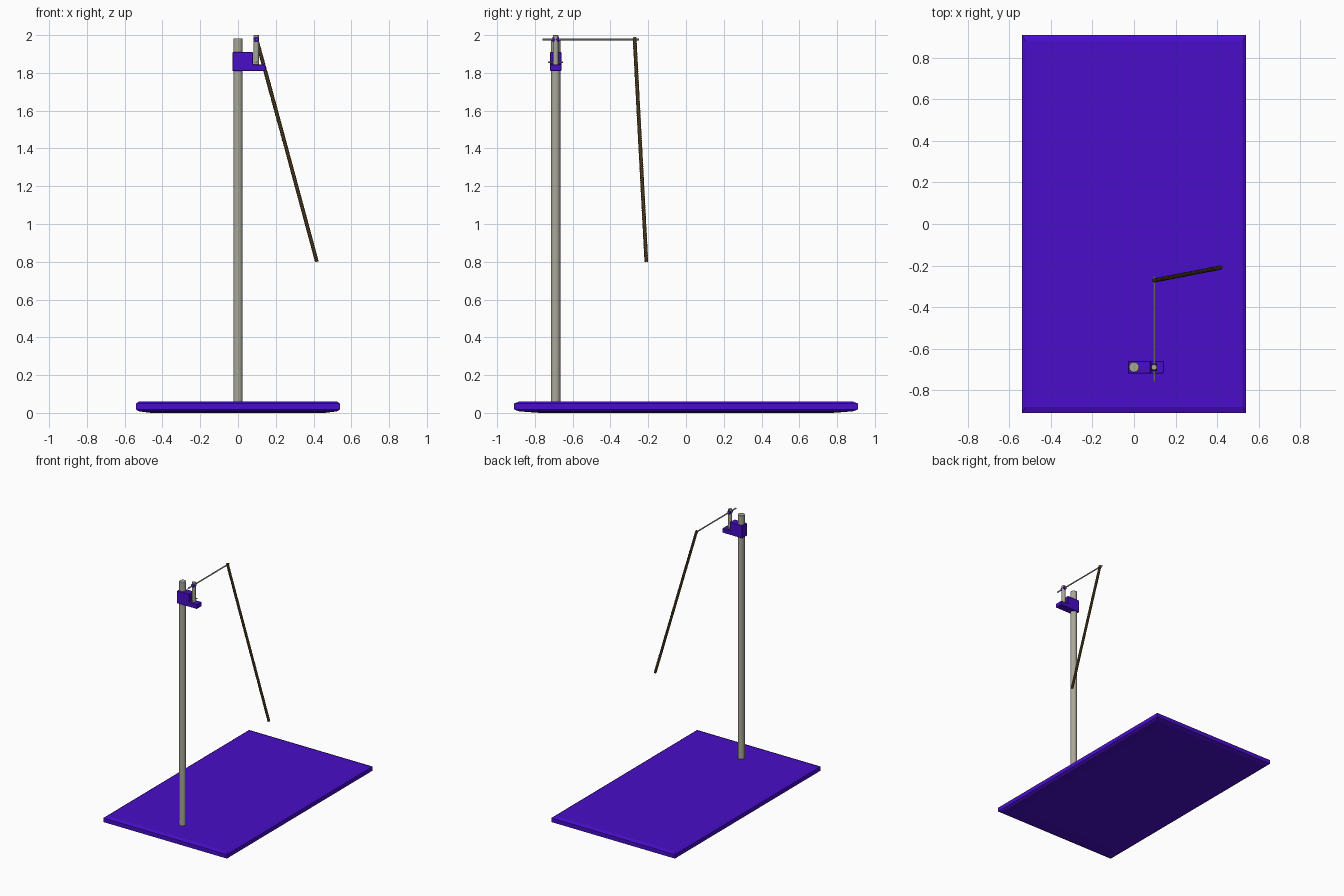
import bpy, bmesh, math
from mathutils import Vector

if "Cube" in bpy.data.objects:
    bpy.data.objects.remove(bpy.data.objects["Cube"])


def material(name, rgb):
    m = bpy.data.materials.new(name)
    m.diffuse_color = (*rgb, 1)
    m.use_nodes = True
    m.node_tree.nodes["Principled BSDF"].inputs["Base Color"].default_value = m.diffuse_color
    return m


PURPLE = material("purple_paint", (0.065, 0.004, 0.58))
STEEL = material("steel", (0.40, 0.39, 0.32))
BROWN = material("brown_rope", (0.11, 0.065, 0.022))


def mesh_object(name, bm, mat):
    bmesh.ops.recalc_face_normals(bm, faces=bm.faces)
    me = bpy.data.meshes.new(name)
    bm.to_mesh(me)
    bm.free()
    me.materials.append(mat)
    ob = bpy.data.objects.new(name, me)
    bpy.context.collection.objects.link(ob)
    return ob


def rod(name, a, b, radius, mat, sides=24, bevel=0.0):
    a, b = Vector(a), Vector(b)
    bpy.ops.mesh.primitive_cylinder_add(vertices=sides, radius=radius,
                                        depth=(b - a).length, location=(a + b) / 2)
    ob = bpy.context.object
    ob.name = name
    ob.rotation_euler = (b - a).to_track_quat('Z', 'Y').to_euler()
    ob.data.materials.append(mat)
    if bevel:
        mod = ob.modifiers.new("edge", 'BEVEL')
        mod.width, mod.segments = bevel, 2
    bpy.ops.object.shade_smooth_by_angle()
    return ob


# base plate: stacked rectangles give the chamfered rim and shallow underside
bm = bmesh.new()
rings = []
for z, s in [(0, 0.85), (0.008, 0.97), (0.018, 1), (0.05, 1), (0.06, 0.97)]:
    rings.append([bm.verts.new((x * 0.54 * s, y * 0.91 * s, z))
                  for x, y in [(-1, -1), (1, -1), (1, 1), (-1, 1)]])
for lo, hi in zip(rings, rings[1:]):
    for i in range(4):
        j = (i + 1) % 4
        bm.faces.new((lo[i], lo[j], hi[j], hi[i]))
bm.faces.new(rings[0])
bm.faces.new(rings[-1])
mesh_object("base_plate", bm, PURPLE)

# upright pole
Y = -0.69
rod("upright_pole", (0, Y, 0.04), (0, Y, 1.983), 0.025, STEEL, 32, 0.003)

# clamp bracket: L profile extruded along y
bm = bmesh.new()
profile = [(-0.03, 1.81), (0.145, 1.81), (0.145, 1.845), (0.08, 1.845), (0.08, 1.91), (-0.03, 1.91)]
face = bm.faces.new([bm.verts.new((x, Y - 0.03, z)) for x, z in profile])
ext = bmesh.ops.extrude_face_region(bm, geom=[face])
bmesh.ops.translate(bm, vec=(0, 0.06, 0),
                    verts=[v for v in ext["geom"] if isinstance(v, bmesh.types.BMVert)])
bracket = mesh_object("clamp_bracket", bm, PURPLE)
mod = bracket.modifiers.new("edge", 'BEVEL')
mod.width, mod.segments = 0.003, 1

# short post with cross pin and collar
PX, PZ = 0.097, 1.977
rod("short_post", (PX, Y, 1.82), (PX, Y, 2.0), 0.014, STEEL, 24, 0.002)
rod("post_pin", (PX, Y - 0.04, 1.856), (PX, Y + 0.04, 1.856), 0.004, STEEL, 12)
rod("arm_collar", (PX, Y - 0.018, PZ), (PX, Y + 0.018, PZ), 0.014, PURPLE, 20, 0.002)

# horizontal arm
rod("horizontal_arm", (PX, -0.76, PZ), (PX, -0.25, PZ), 0.005, STEEL, 16)

# hanging rope: twisted strands
top, end = Vector((PX, -0.272, 1.985)), Vector((0.417, -0.21, 0.803))
axis = (end - top).normalized()
u = axis.orthogonal().normalized()
v = axis.cross(u)
N, TURNS, STRANDS = 400, 40, 3
cu = bpy.data.curves.new("hanging_rope", 'CURVE')
cu.dimensions = '3D'
cu.bevel_depth, cu.bevel_resolution, cu.use_fill_caps = 0.0052, 2, True
for k in range(STRANDS):
    sp = cu.splines.new('POLY')
    sp.points.add(N)
    for i in range(N + 1):
        t = i / N
        a = math.tau * (TURNS * t + k / STRANDS)
        p = top.lerp(end, t) + (u * math.cos(a) + v * math.sin(a)) * 0.0055
        sp.points[i].co = (*p, 1)
cu.materials.append(BROWN)
bpy.context.collection.objects.link(bpy.data.objects.new("hanging_rope", cu))

# loop tying the rope to the arm
bpy.ops.mesh.primitive_torus_add(major_radius=0.008, minor_radius=0.004, major_segments=20,
                                 minor_segments=8, location=(PX, -0.272, PZ),
                                 rotation=(math.pi / 2, 0, 0))
loop = bpy.context.object
loop.name = "rope_loop"
loop.data.materials.append(BROWN)
bpy.ops.object.shade_smooth_by_angle()
